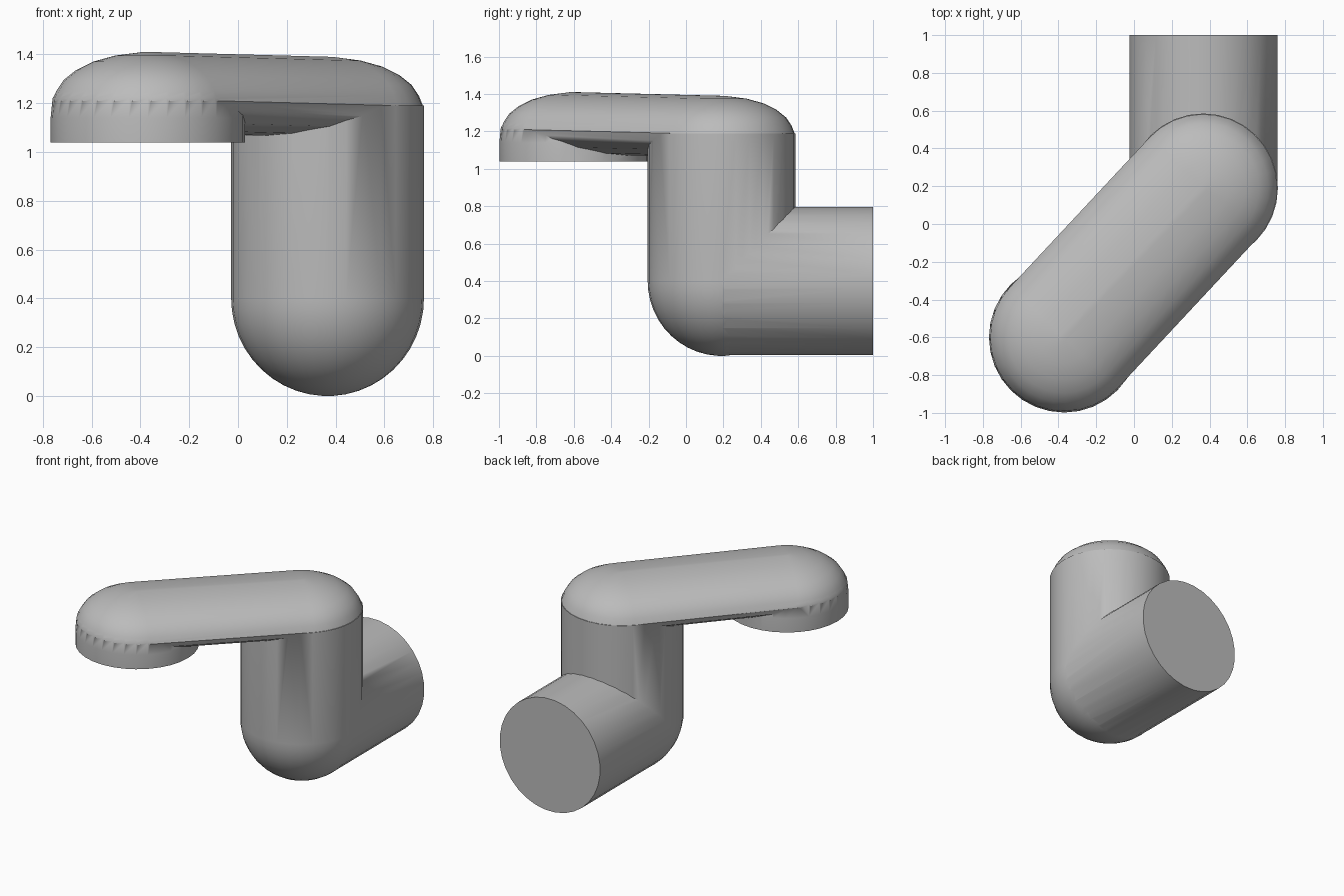
import bpy, bmesh
from math import sin, cos, pi, radians, atan2
from mathutils import Vector

cube = bpy.data.objects.get("Cube")
if cube:
    bpy.data.objects.remove(cube)

SEG = 32
R = 0.395
POST = Vector((0.367, 0.19, 0))
SPOUT = Vector((-0.37, -0.6, 0))

grey = bpy.data.materials.new("plain_grey")
grey.use_nodes = True
colour = (0.5, 0.5, 0.5, 1)
grey.diffuse_color = colour
grey.node_tree.nodes["Principled BSDF"].inputs["Base Color"].default_value = colour


def loft(name, rings):
    """Closed skin through a list of equal rings, capped at both ends."""
    bm = bmesh.new()
    loops = [[bm.verts.new(p) for p in ring] for ring in rings]
    n = len(loops[0])
    for a, b in zip(loops, loops[1:]):
        for i in range(n):
            j = (i + 1) % n
            bm.faces.new((a[i], a[j], b[j], b[i]))
    bm.faces.new(loops[0][::-1])
    bm.faces.new(loops[-1])
    bmesh.ops.recalc_face_normals(bm, faces=bm.faces)
    mesh = bpy.data.meshes.new(name)
    bm.to_mesh(mesh)
    bm.free()
    mesh.materials.append(grey)
    obj = bpy.data.objects.new(name, mesh)
    bpy.context.collection.objects.link(obj)
    return obj


def circle(centre, r, z):
    return [centre + Vector((r * cos(t), r * sin(t), z))
            for t in (2 * pi * i / SEG for i in range(SEG))]


def stadium(inset, z):
    """Outline of the slanted arm, shrunk by inset, tilting down to the post."""
    along = POST - SPOUT
    heading = atan2(along.y, along.x)
    r = R - inset
    ring = []
    for centre, start, dz in ((POST, -pi / 2, -0.02), (SPOUT, pi / 2, 0)):
        for i in range(SEG // 2 + 1):
            t = heading + start + 2 * pi * i / SEG
            ring.append(centre + Vector((r * cos(t), r * sin(t), z + dz)))
    return ring


# Upright post with a domed foot that forms the lower elbow
dome = [(R * sin(a), 0.4 - 0.4 * cos(a))
        for a in (radians(d) for d in range(3, 91, 8))]
post = loft("post", [circle(POST, r, z) for r, z in dome + [(R, 0.4), (R, 1.19)]])

# Horizontal pipe running to the back
pipe = loft("rear_pipe", [
    [Vector((POST.x + 0.394 * cos(t), y, 0.4 + 0.398 * sin(t)))
     for t in (2 * pi * (i + 0.5) / SEG for i in range(SEG))]
    for y in (0.2, 1.0)])

# Flattened arm with rounded top and belly
arm_profile = [(0.375, 1.08), (0.25, 1.09), (0.12, 1.12), (0.04, 1.165),
               (0.004, 1.21), (0.02, 1.25), (0.05, 1.295), (0.10, 1.335),
               (0.17, 1.37), (0.26, 1.395), (0.375, 1.41)]
arm = loft("arm", [stadium(i, z) for i, z in arm_profile])

# Downturned mouth at the end of the arm
mouth = loft("mouth", [circle(SPOUT, r, z) for r, z in
                       ((0.398, 1.04), (0.398, 1.14), (0.39, 1.22), (0.36, 1.27))])

# Merge everything into one bent pipe
for part in (pipe, arm, mouth):
    mod = post.modifiers.new("join", "BOOLEAN")
    mod.operation = "UNION"
    mod.solver = "EXACT"
    mod.object = part
bpy.context.view_layer.update()
merged = bpy.data.meshes.new_from_object(
    post.evaluated_get(bpy.context.evaluated_depsgraph_get()))
post.modifiers.clear()
post.data = merged
post.name = "bent_pipe"
for part in (pipe, arm, mouth):
    bpy.data.objects.remove(part)

bpy.ops.object.select_all(action="DESELECT")
post.select_set(True)
bpy.context.view_layer.objects.active = post
bpy.ops.object.shade_smooth_by_angle(angle=radians(50))
